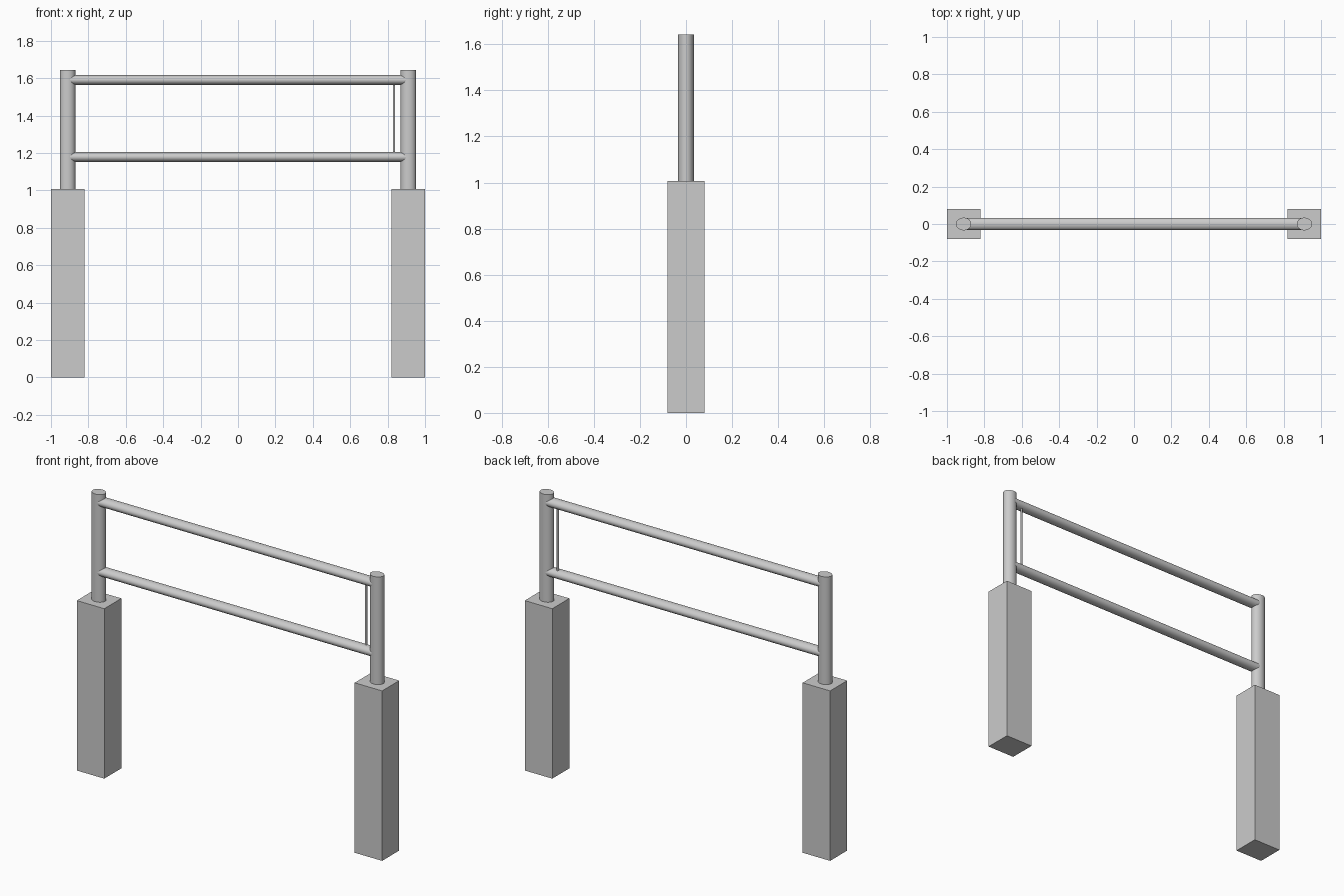
import bpy
from math import pi

if "Cube" in bpy.data.objects:
    bpy.data.objects.remove(bpy.data.objects["Cube"])


def finish_round(ob):
    bpy.ops.object.transform_apply(location=False, rotation=True, scale=True)
    bpy.ops.object.shade_smooth_by_angle()
    return ob


def upright(name, x, y, rx, ry, z0, z1):
    """Vertical oval bar from z0 to z1."""
    bpy.ops.mesh.primitive_cylinder_add(vertices=32, radius=1, depth=1,
                                        location=(x, y, (z0 + z1) / 2))
    ob = bpy.context.object
    ob.name = name
    ob.scale = (rx, ry, z1 - z0)
    return finish_round(ob)


def rail(name, z, half_len, ry, rz):
    """Horizontal oval bar along x."""
    bpy.ops.mesh.primitive_cylinder_add(vertices=32, radius=1, depth=1,
                                        location=(0, 0, z), rotation=(0, pi / 2, 0))
    ob = bpy.context.object
    ob.name = name
    ob.scale = (rz, ry, 2 * half_len)
    return finish_round(ob)


BASE_H = 1.006

# Square base blocks with a round post on each
for side, s in (("left", -1), ("right", 1)):
    bpy.ops.mesh.primitive_cube_add(size=1, location=(s * 0.91, 0, BASE_H / 2))
    block = bpy.context.object
    block.name = side + "_base_block"
    block.scale = (0.18, 0.16, BASE_H)
    bpy.ops.object.transform_apply(location=False, rotation=False, scale=True)
    upright(side + "_post", s * 0.911, 0, 0.041, 0.034, BASE_H, 1.643)

# Two horizontal rails
rail("upper_rail", 1.59, 0.897, 0.033, 0.026)
rail("lower_rail", 1.178, 0.897, 0.033, 0.026)

# Thin rod between the rails, next to the right post
upright("thin_rod", 0.834, 0.008, 0.006, 0.006, 1.178, 1.59)
